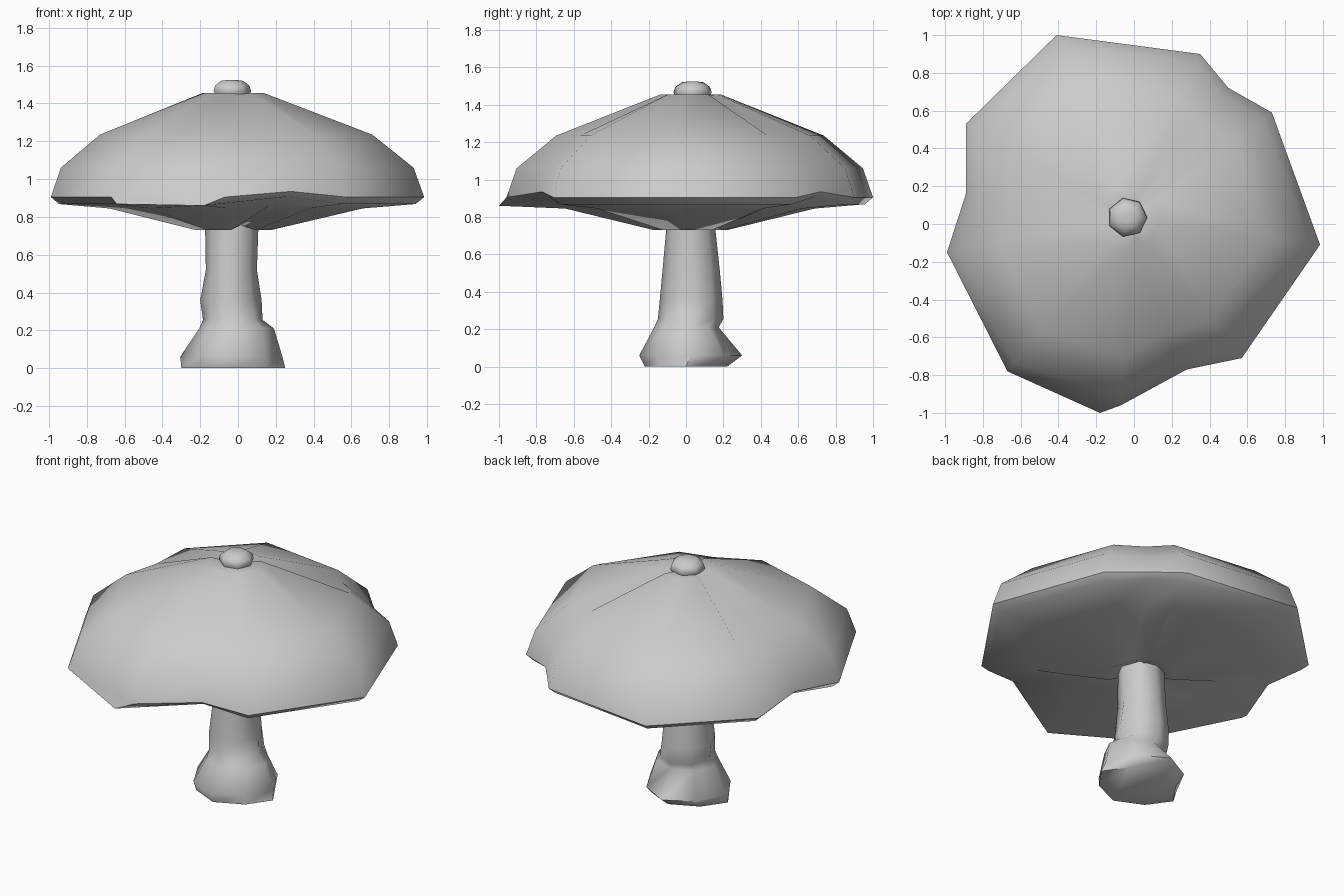
import bpy, bmesh
from math import cos, sin, tau, radians

if "Cube" in bpy.data.objects:
    bpy.data.objects.remove(bpy.data.objects["Cube"])


def loft(name, rings):
    """Skin a stack of equal-length rings (bottom to top), closing both ends."""
    bm = bmesh.new()
    loops = [[bm.verts.new(p) for p in ring] for ring in rings]
    n = len(loops[0])
    for a, b in zip(loops, loops[1:]):
        for i in range(n):
            j = (i + 1) % n
            bm.faces.new((a[i], a[j], b[j], b[i]))
    ends = [bm.faces.new(loops[0][::-1]), bm.faces.new(loops[-1])]
    bmesh.ops.triangulate(bm, faces=ends)
    bmesh.ops.recalc_face_normals(bm, faces=bm.faces)
    mesh = bpy.data.meshes.new(name)
    bm.to_mesh(mesh)
    bm.free()
    obj = bpy.data.objects.new(name, mesh)
    bpy.context.collection.objects.link(obj)
    bpy.ops.object.select_all(action='DESELECT')
    obj.select_set(True)
    bpy.context.view_layer.objects.active = obj
    bpy.ops.object.shade_smooth_by_angle(angle=radians(60))
    return obj


# cap: irregular rim outline with three notches
rim = [(0.985, -0.11), (0.73, 0.59), (0.50, 0.72), (0.35, 0.90),
       (-0.41, 1.0), (-0.89, 0.53), (-0.89, 0.16), (-0.99, -0.15),
       (-0.67, -0.78), (-0.07, -0.96), (0.28, -0.77), (0.57, -0.71)]
notches = (2, 6, 10)
cx, cy = -0.03, 0.025


def cap_ring(scale, z, notch_scale, notch_lift):
    ring = []
    for i, (x, y) in enumerate(rim):
        s, h = scale, z
        if i in notches:
            s, h = s * notch_scale, h + notch_lift
        t = 1 - scale
        ring.append((x * s + cx * t, y * s + cy * t, h))
    return ring


lower_rim = cap_ring(0.955, 0.868, 1.0, 0.04)
lower_rim[9] = (-0.18, -1.0, 0.86)      # drooping front lip
loft("mushroom_cap", [
    cap_ring(0.12, 0.76, 1.0, 0.0),
    cap_ring(0.20, 0.73, 0.8, 0.03),
    cap_ring(0.68, 0.845, 0.95, 0.02),
    lower_rim,
    cap_ring(1.0, 0.905, 1.0, 0.03),
    cap_ring(0.945, 1.06, 1.0, 0.0),
    cap_ring(0.73, 1.235, 1.02, 0.0),
    cap_ring(0.165, 1.455, 0.75, -0.02),
    cap_ring(0.09, 1.45, 1.0, 0.0),
])

# small knob on top of the cap
knob = [(0.085, 1.43), (0.105, 1.465), (0.095, 1.495), (0.06, 1.52), (0.02, 1.525)]
loft("cap_knob", [[(-0.035 + r * cos(tau * k / 7), 0.035 + r * sin(tau * k / 7), z)
                   for k in range(7)] for r, z in knob])

# stem: height, x range, y range, and diagonal corner fullness
stem = [(0.0, -0.30, 0.25, -0.22, 0.22, 0.90),
        (0.06, -0.305, 0.235, -0.25, 0.30, 0.92),
        (0.21, -0.205, 0.19, -0.17, 0.175, 0.98),
        (0.255, -0.185, 0.13, -0.15, 0.20, 1.0),
        (0.36, -0.20, 0.125, -0.14, 0.195, 0.96),
        (0.52, -0.17, 0.10, -0.125, 0.18, 1.0),
        (0.80, -0.175, 0.11, -0.10, 0.15, 1.0)]
rings = []
for z, x0, x1, y0, y1, full in stem:
    ring = []
    for k in range(8):
        c, s = cos(tau * k / 8), sin(tau * k / 8)
        f = full if k % 2 else 1.0
        ring.append(((x0 + x1) / 2 + (x1 - x0) / 2 * c * f,
                     (y0 + y1) / 2 + (y1 - y0) / 2 * s * f, z))
    rings.append(ring)
loft("mushroom_stem", rings)
